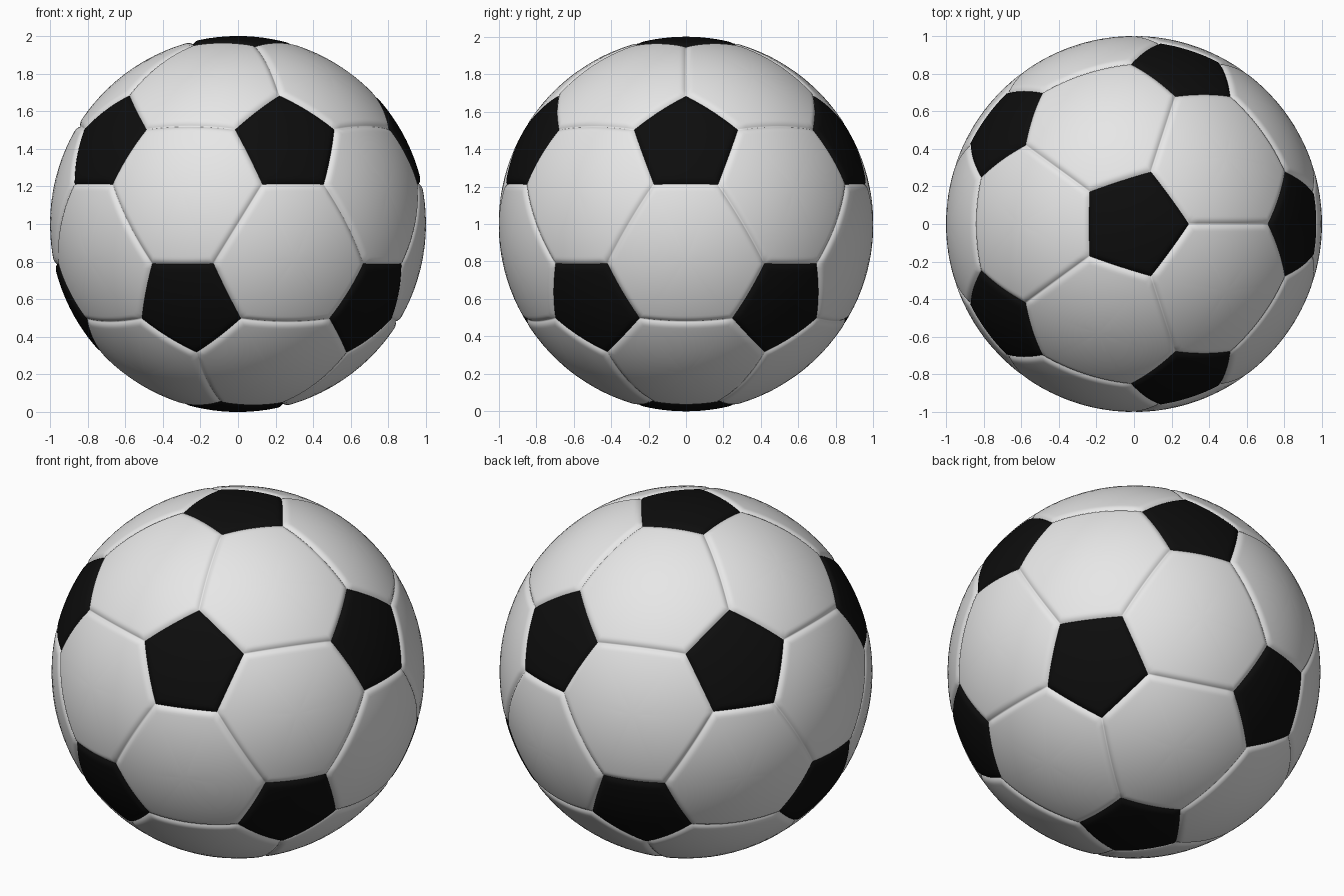
import bpy, bmesh, math
from itertools import combinations
from mathutils import Vector

if "Cube" in bpy.data.objects:
    bpy.data.objects.remove(bpy.data.objects["Cube"])

CUT = 0.29          # how far along each icosahedron edge the corners are cut
SEAM_W, SEAM_D = 0.034, 0.014
DIV = 12            # divisions per panel side
RINGS = [0.15, 0.3, 0.45, 0.6, 0.72, 0.82, 0.88, 0.91, 0.935, 0.955, 0.97, 0.985, 1.0]
CENTRE = Vector((0, 0, 1))


def material(name, value):
    m = bpy.data.materials.new(name)
    m.diffuse_color = (value, value, value, 1)
    m.use_nodes = True
    m.node_tree.nodes["Principled BSDF"].inputs["Base Color"].default_value = m.diffuse_color
    return m


def sort_around(points, axis):
    u = axis.orthogonal().normalized()
    w = axis.normalized().cross(u)
    return sorted(points, key=lambda p: math.atan2(p.dot(w), p.dot(u)))


def add_panel(bm, corners):
    """Spherical polygon made of concentric rings, dipping into a seam at its border."""
    n = len(corners)
    mid = sum(corners, Vector()) / n
    normals = [corners[i].cross(corners[(i + 1) % n]).normalized() for i in range(n)]
    border = [corners[i].lerp(corners[(i + 1) % n], k / DIV)
              for i in range(n) for k in range(DIV)]

    def vert(p):
        d = p.normalized()
        dist = max(0.0, min(math.asin(d.dot(e)) for e in normals))
        dip = SEAM_D * max(0.0, 1 - dist / SEAM_W) ** 2
        return bm.verts.new(CENTRE + d * (1 - dip))

    hub = vert(mid)
    prev = None
    for s in RINGS:
        ring = [vert(mid.lerp(b, s)) for b in border]
        for i in range(len(ring)):
            j = (i + 1) % len(ring)
            if prev is None:
                bm.faces.new((hub, ring[i], ring[j]))
            else:
                bm.faces.new((prev[i], ring[i], ring[j], prev[j]))
        prev = ring


def build(name, panels, mat):
    bm = bmesh.new()
    for corners in panels:
        add_panel(bm, corners)
    bmesh.ops.remove_doubles(bm, verts=bm.verts, dist=1e-4)
    for f in bm.faces:
        f.smooth = True
    me = bpy.data.meshes.new(name)
    bm.to_mesh(me)
    bm.free()
    me.materials.append(mat)
    bpy.context.collection.objects.link(bpy.data.objects.new(name, me))


# Icosahedron points: two poles and two staggered rings
h, r = 1 / math.sqrt(5), 2 / math.sqrt(5)
pts = [Vector((0, 0, 1)), Vector((0, 0, -1))]
for k in range(5):
    a = math.radians(72 * k)
    b = a + math.radians(36)
    pts.append(Vector((r * math.cos(a), r * math.sin(a), h)))
    pts.append(Vector((r * math.cos(b), r * math.sin(b), -h)))


def near(a, b):
    return abs(a.dot(b) - h) < 0.01


# Black pentagons around each point
pentagons = [sort_around([v.lerp(q, CUT) for q in pts if near(v, q)], v) for v in pts]
build("black_pentagon_panels", pentagons, material("black", 0.004))

# White hexagons over each triangle of points
hexagons = []
for tri in combinations(pts, 3):
    if all(near(a, b) for a, b in combinations(tri, 2)):
        cs = [a.lerp(b, CUT) for a in tri for b in tri if a is not b]
        hexagons.append(sort_around(cs, sum(tri, Vector())))
build("white_hexagon_panels", hexagons, material("white", 0.8))
